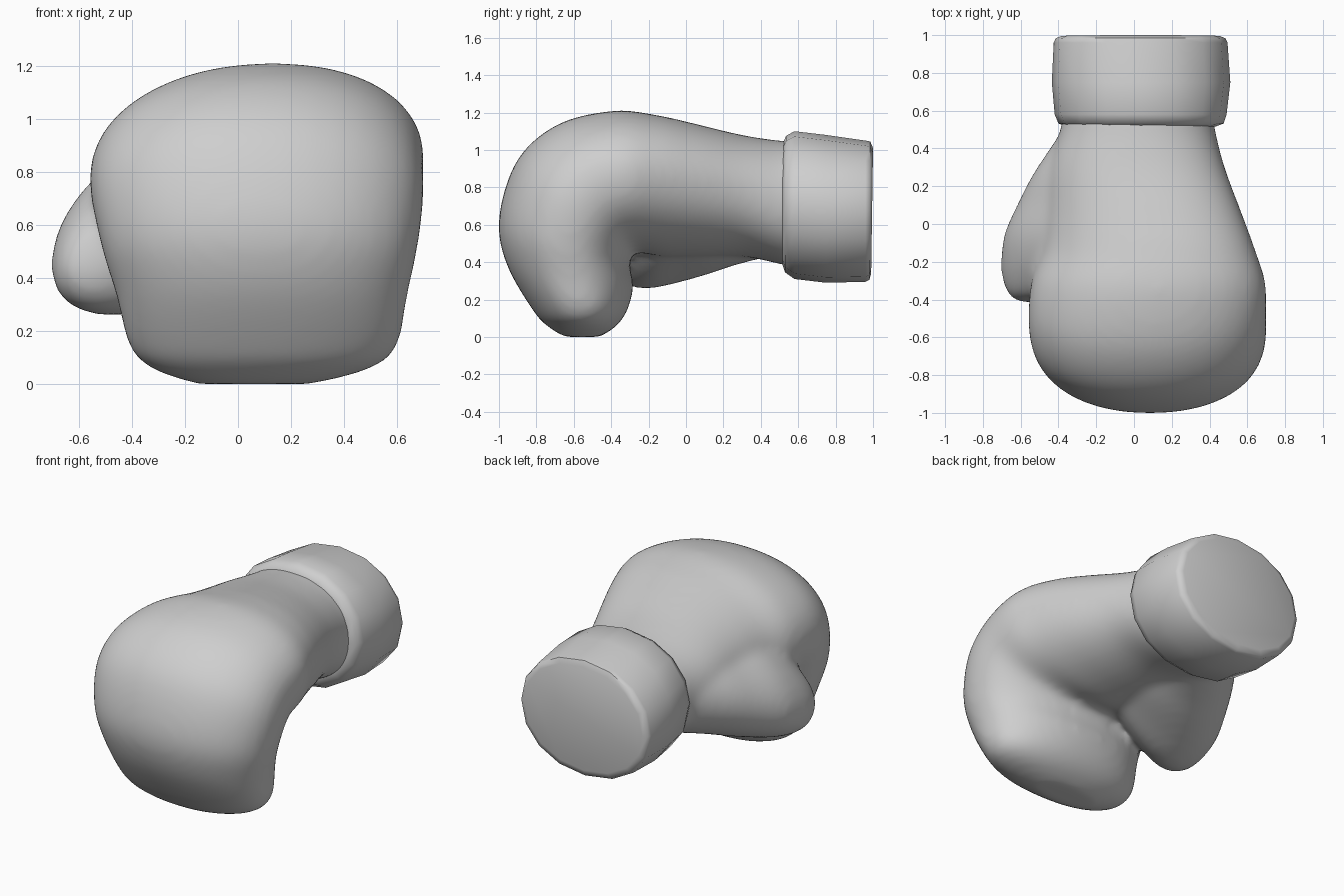
import bpy
import bmesh
from math import sin, cos, pi, copysign
from mathutils import Vector

cube = bpy.data.objects.get("Cube")
if cube:
    bpy.data.objects.remove(cube)

grey = bpy.data.materials.new("light grey")
grey.use_nodes = True
grey.diffuse_color = (0.62, 0.62, 0.62, 1)
for node in grey.node_tree.nodes:
    if node.type == 'BSDF_PRINCIPLED':
        node.inputs["Base Color"].default_value = grey.diffuse_color


def flow(stations, steps):
    """Smooth in-between stations along a spline through the given ones."""
    pts = [Vector((*o, *i, x0, x1, lean)) for o, i, x0, x1, lean in stations]
    result = []
    for k in range(len(pts) - 1):
        p0, p1 = pts[max(k - 1, 0)], pts[k]
        p2, p3 = pts[k + 1], pts[min(k + 2, len(pts) - 1)]
        for s in range(steps):
            t = s / steps
            result.append(p1 + (p2 - p0) * (t / 2)
                          + (2 * p0 - 5 * p1 + 4 * p2 - p3) * (t * t / 2)
                          + (3 * p1 - p0 - 3 * p2 + p3) * (t ** 3 / 2))
    return [((p[0], p[1]), (p[2], p[3]), p[4], p[5], p[6]) for p in result + pts[-1:]]


def loft(bm, stations, sides, power=2.0):
    """Skin rounded sections: outer (y, z), inner (y, z), x min, x max, lean."""
    rings = []
    for outer, inner, x0, x1, lean in stations:
        a, b = Vector((0, *outer)), Vector((0, *inner))
        mid, half = (a + b) / 2, (a - b) / 2
        ring = []
        for i in range(sides):
            t = 2 * pi * i / sides
            u = copysign(abs(cos(t)) ** (2 / power), cos(t))
            v = copysign(abs(sin(t)) ** (2 / power), sin(t))
            p = mid + half * v
            p.x = (x0 + x1) / 2 + (x1 - x0) / 2 * u + lean * v
            ring.append(bm.verts.new(p))
        rings.append(ring)
    for r, s in zip(rings, rings[1:]):
        for i in range(sides):
            j = (i + 1) % sides
            bm.faces.new((r[i], r[j], s[j], s[i]))
    bm.faces.new(rings[0])
    bm.faces.new(rings[-1])


def make_object(name, bm):
    bmesh.ops.recalc_face_normals(bm, faces=bm.faces)
    mesh = bpy.data.meshes.new(name)
    bm.to_mesh(mesh)
    bm.free()
    mesh.materials.append(grey)
    ob = bpy.data.objects.new(name, mesh)
    bpy.context.collection.objects.link(ob)
    return ob


# Padded hand: from the wrist, over the knuckles, curling down to the fingertips
hand = [
    ((0.58, 1.05), (0.58, 0.37), -0.38, 0.42, 0),
    ((0.50, 1.05), (0.50, 0.39), -0.39, 0.43, 0),
    ((0.30, 1.08), (0.30, 0.43), -0.45, 0.48, 0.03),
    ((0.05, 1.14), (0.05, 0.43), -0.47, 0.57, 0.06),
    ((-0.15, 1.185), (-0.14, 0.43), -0.49, 0.64, 0.07),
    ((-0.38, 1.21), (-0.23, 0.45), -0.54, 0.695, 0.05),
    ((-0.68, 1.14), (-0.28, 0.45), -0.56, 0.70, 0.02),
    ((-0.90, 0.95), (-0.30, 0.42), -0.55, 0.70, 0),
    ((-1.00, 0.64), (-0.30, 0.36), -0.51, 0.675, 0),
    ((-0.96, 0.39), (-0.28, 0.28), -0.46, 0.64, 0),
    ((-0.81, 0.13), (-0.31, 0.15), -0.41, 0.60, 0),
    ((-0.73, 0.05), (-0.37, 0.06), -0.32, 0.49, 0),
    ((-0.65, 0.0), (-0.46, 0.0), -0.16, 0.28, 0),
]

# Thumb: swells out of the heel of the palm and ends in a blunt tip
thumb = [
    ((0.45, 0.99), (0.45, 0.43), -0.41, 0.25, 0.04),
    ((0.27, 1.00), (0.27, 0.385), -0.52, 0.25, 0.10),
    ((0.12, 1.00), (0.12, 0.335), -0.585, 0.25, 0.15),
    ((-0.06, 1.00), (-0.04, 0.29), -0.645, 0.20, 0.19),
    ((-0.20, 0.94), (-0.18, 0.26), -0.665, 0.10, 0.18),
    ((-0.31, 0.80), (-0.28, 0.265), -0.675, -0.10, 0.12),
    ((-0.38, 0.64), (-0.37, 0.31), -0.66, -0.34, 0.04),
    ((-0.415, 0.50), (-0.415, 0.39), -0.61, -0.48, 0.01),
]

bm = bmesh.new()
loft(bm, flow(hand, 5), 40, 2.15)
loft(bm, flow(thumb, 4), 32)
glove = make_object("padded_hand", bm)

# Fuse hand and thumb into one soft skin
fuse = glove.modifiers.new("fuse", 'REMESH')
fuse.mode = 'VOXEL'
fuse.voxel_size = 0.022
fuse.use_smooth_shade = True
soften = glove.modifiers.new("soften", 'SMOOTH')
soften.factor = 0.5
soften.iterations = 20

# Wrist cuff: a short drum with rounded rims and a flat end
cuff_rings = [
    ((0.515, 1.03), (0.515, 0.39), -0.36, 0.43, 0),
    ((0.535, 1.075), (0.53, 0.345), -0.40, 0.475, 0),
    ((0.58, 1.10), (0.58, 0.31), -0.42, 0.49, 0),
    ((0.75, 1.08), (0.75, 0.29), -0.435, 0.51, 0),
    ((0.96, 1.05), (0.96, 0.295), -0.425, 0.495, 0),
    ((0.985, 1.045), (0.98, 0.305), -0.415, 0.485, 0),
    ((1.0, 1.01), (0.99, 0.34), -0.385, 0.455, 0),
]
bm = bmesh.new()
loft(bm, cuff_rings, 16, 2.1)
cuff = make_object("wrist_cuff", bm)

bpy.ops.object.select_all(action='DESELECT')
cuff.select_set(True)
bpy.context.view_layer.objects.active = cuff
bpy.ops.object.shade_smooth_by_angle(angle=0.9)
